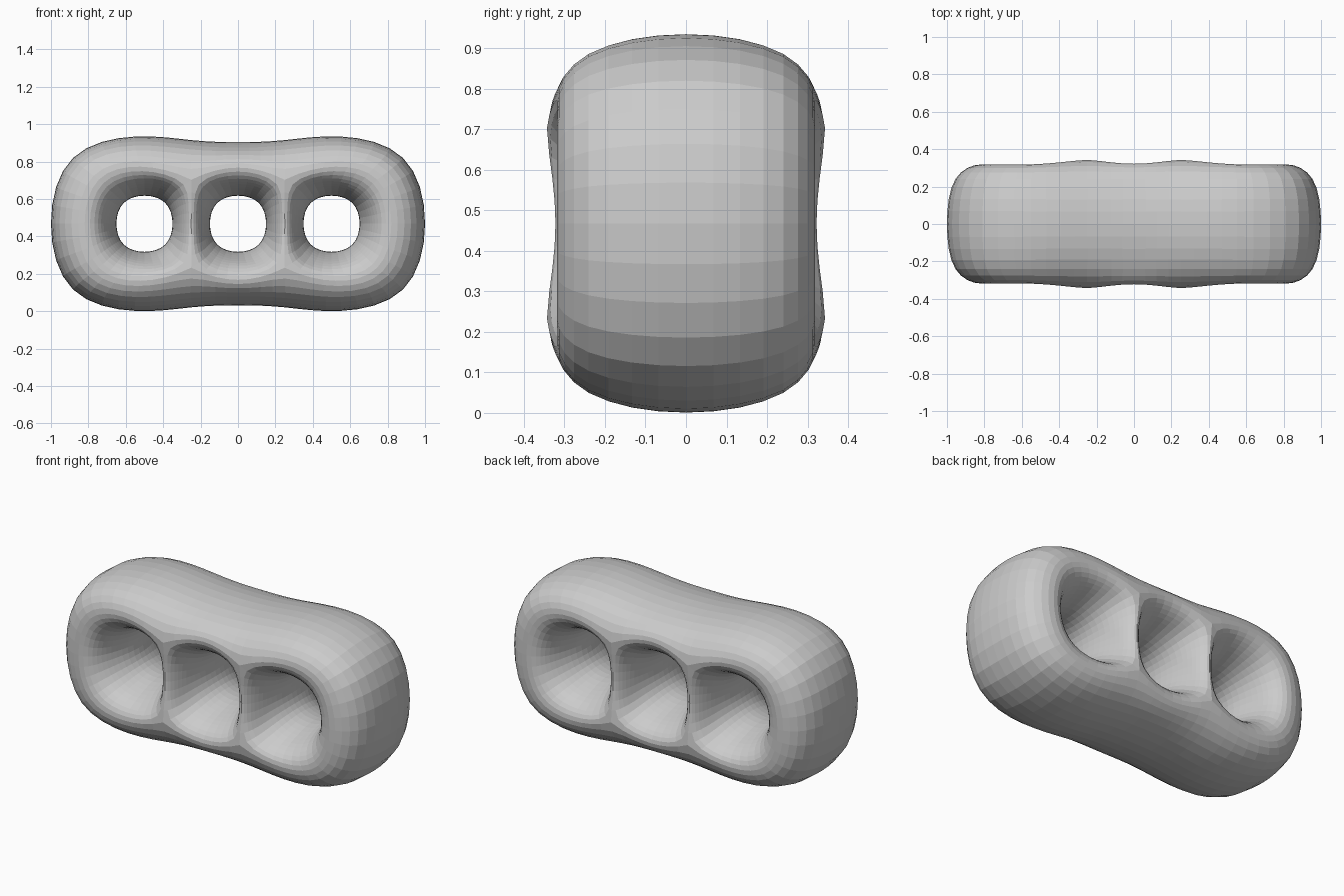
import bpy, bmesh
from mathutils import Vector

if "Cube" in bpy.data.objects:
    bpy.data.objects.remove(bpy.data.objects["Cube"])

MID = 0.4675  # height of the hole centres

# Surface points for one eighth of the body: (x, height from centre, depth)
# Centre hole: throat, flare, lip, crest (side -> top)
centre = [
    [(.15, 0, 0), (.111, .111, 0), (0, .15, 0)],
    [(.168, 0, .16), (.127, .132, .16), (0, .18, .16)],
    [(.202, 0, .27), (.165, .175, .275), (0, .225, .27)],
    [(.25, 0, .322), (.25, .235, .343), (0, .30, .322)],
]
# Outer hole: throat, flare, lip, crest (inner side -> top -> outer side)
outer = [
    [(.35, 0, 0), (.389, .111, 0), (.5, .15, 0), (.611, .111, 0), (.65, 0, 0)],
    [(.332, 0, .16), (.373, .132, .16), (.5, .18, .16), (.63, .13, .16), (.682, 0, .16)],
    [(.298, 0, .27), (.335, .175, .275), (.5, .228, .27), (.672, .168, .27), (.733, 0, .27)],
    [(.25, 0, .322), (.25, .235, .343), (.52, .305, .32), (.745, .235, .318), (.82, 0, .318)],
]
# Outside wall: crest, shoulder, silhouette (top middle -> end)
wall = [
    [(0, .30, .322), (.25, .235, .343), (.52, .305, .32), (.745, .235, .318), (.82, 0, .318)],
    [(0, .388, .24), (.25, .397, .24), (.55, .418, .24), (.85, .318, .24), (.955, 0, .24)],
    [(0, .436, 0), (.25, .447, 0), (.55, .466, 0), (.882, .352, 0), (1, 0, 0)],
]


def add_strip(bm, rows):
    """Quads between rows, mirrored into all eight octants."""
    for sx in (1, -1):
        for sy in (1, -1):
            for sz in (1, -1):
                grid = [[bm.verts.new((sx * x, sy * d, sz * h + MID)) for x, h, d in r]
                        for r in rows]
                for a, b in zip(grid, grid[1:]):
                    for i in range(len(a) - 1):
                        bm.faces.new((a[i], a[i + 1], b[i + 1], b[i]))


def limit_point(v):
    """Where the smoothed surface passes for a control vertex."""
    n = len(v.link_edges)
    total = v.co * (n * n)
    for e in v.link_edges:
        total += e.other_vert(v).co * 4
    for f in v.link_faces:
        ring = list(f.verts)
        total += ring[(ring.index(v) + 2) % 4].co
    return total / (n * (n + 5))


bm = bmesh.new()
for rows in (centre, outer, wall):
    add_strip(bm, rows)
bmesh.ops.remove_doubles(bm, verts=bm.verts[:], dist=0.001)
bmesh.ops.recalc_face_normals(bm, faces=bm.faces[:])

# Push the cage outwards until the smoothed surface meets the points
targets = [v.co.copy() for v in bm.verts]
for step in range(60):
    moves = [t - limit_point(v) for v, t in zip(bm.verts, targets)]
    for v, m in zip(bm.verts, moves):
        v.co += m

mesh = bpy.data.meshes.new("three_hole_body")
bm.to_mesh(mesh)
bm.free()
body = bpy.data.objects.new("three_hole_body", mesh)
bpy.context.collection.objects.link(body)
sub = body.modifiers.new("smooth", 'SUBSURF')
sub.levels = sub.render_levels = 2
